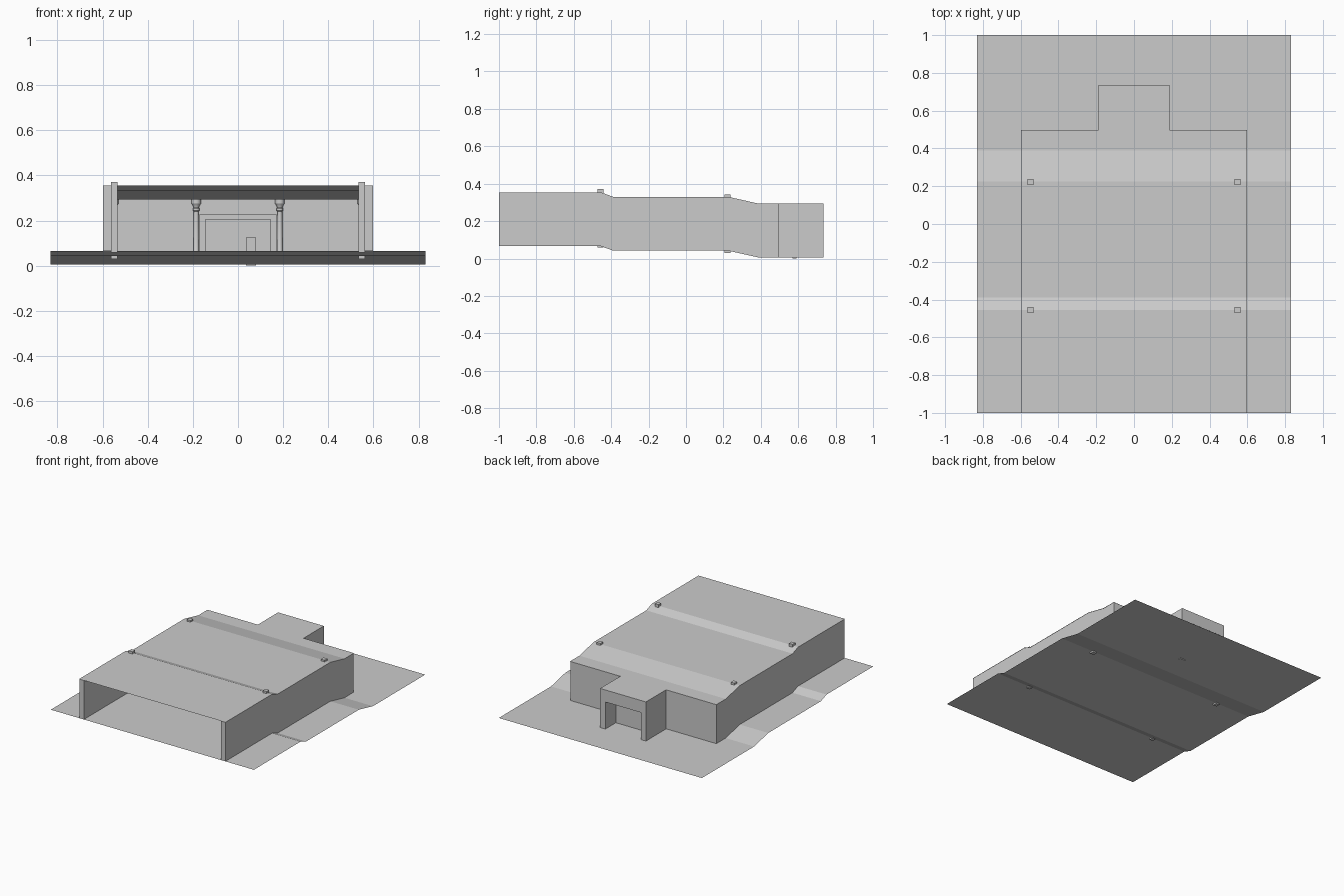
import bpy, bmesh
from math import sin, cos, tau

if "Cube" in bpy.data.objects:
    bpy.data.objects.remove(bpy.data.objects["Cube"])

# Stepped side profile (y, z) shared by floor, walls and roof
STEPS = [(-1, .066), (-.455, .066), (-.39, .042), (.225, .042), (.39, .005)]
HEIGHT = .289


def make(name, verts, faces):
    me = bpy.data.meshes.new(name)
    me.from_pydata(verts, [], faces)
    bm = bmesh.new()
    bm.from_mesh(me)
    bmesh.ops.recalc_face_normals(bm, faces=bm.faces)
    bm.to_mesh(me)
    bm.free()
    ob = bpy.data.objects.new(name, me)
    bpy.context.collection.objects.link(ob)
    return ob


def sheet(name, profile, x0, x1):
    verts = [(x, y, z) for y, z in profile for x in (x0, x1)]
    faces = [(2*i, 2*i+1, 2*i+3, 2*i+2) for i in range(len(profile) - 1)]
    ob = make(name, verts, faces)
    if ob.data.polygons[0].normal.z < 0:
        ob.data.flip_normals()
    return ob


def prism(name, outline, x0, x1):
    n = len(outline)
    verts = [(x, y, z) for x in (x0, x1) for y, z in outline]
    faces = [tuple(range(n)), tuple(range(2*n - 1, n - 1, -1))]
    faces += [(i, (i+1) % n, n + (i+1) % n, n + i) for i in range(n)]
    return make(name, verts, faces)


def box(name, x0, x1, y0, y1, z0, z1):
    return prism(name, [(y0, z0), (y1, z0), (y1, z1), (y0, z1)], x0, x1)


def lathe(name, profile, x, y, n=16):
    verts = [(x + r*cos(tau*i/n), y + r*sin(tau*i/n), z)
             for r, z in profile for i in range(n)]
    faces = [(j*n + i, j*n + (i+1) % n, (j+1)*n + (i+1) % n, (j+1)*n + i)
             for j in range(len(profile) - 1) for i in range(n)]
    ob = make(name, verts, faces)
    bpy.ops.object.select_all(action='DESELECT')
    bpy.context.view_layer.objects.active = ob
    ob.select_set(True)
    bpy.ops.object.shade_smooth_by_angle()
    return ob


# Floor and roof sheets
sheet("floor", STEPS + [(1, .005)], -.83, .83)
sheet("roof", [(y, z + HEIGHT) for y, z in STEPS + [(.498, .005)]], -.598, .598)

# Column shape: base, shaft, ring, flared capital
column = [(.018, .005), (.018, .03), (.013, .04), (.011, .24), (.015, .245),
          (.015, .253), (.012, .257), (.014, .265), (.021, .275), (.021, .293)]

outline = STEPS + [(.498, .005)]
outline = outline + [(y, z + HEIGHT - .001) for y, z in reversed(outline)]
for s, side in ((-1, "left"), (1, "right")):
    # Side walls, back walls and corridor walls
    prism(f"side_wall_{side}", outline, s*.56, s*.597)
    box(f"back_wall_{side}", s*.17, s*.56, .46, .498, .005, .293)
    box(f"corridor_wall_{side}", s*.145, s*.187, .498, .735, .005, .294)
    # Square pilasters poking through roof and floor
    for where, y, z in (("front", -.456, .058), ("back", .222, .03)):
        box(f"pilaster_{where}_{side}", s*.533, s*.563, y - .016, y + .016, z, z + .313)
    # Round columns beside the doorway and in the corners
    lathe(f"door_column_{side}", column, s*.185, .455)
    lathe(f"corner_column_{side}", column, s*.55, .455)
    # Door leaf
    box(f"door_leaf_{side}", s*.0005, s*.145, .6, .612, .005, .205)

# Lintel, corridor ceiling and small stand before the door
box("door_lintel", -.17, .17, .46, .498, .225, .293)
box("corridor_ceiling", -.145, .145, .498, .735, .205, .294)
box("stand", .035, .08, .57, .59, 0, .125)
